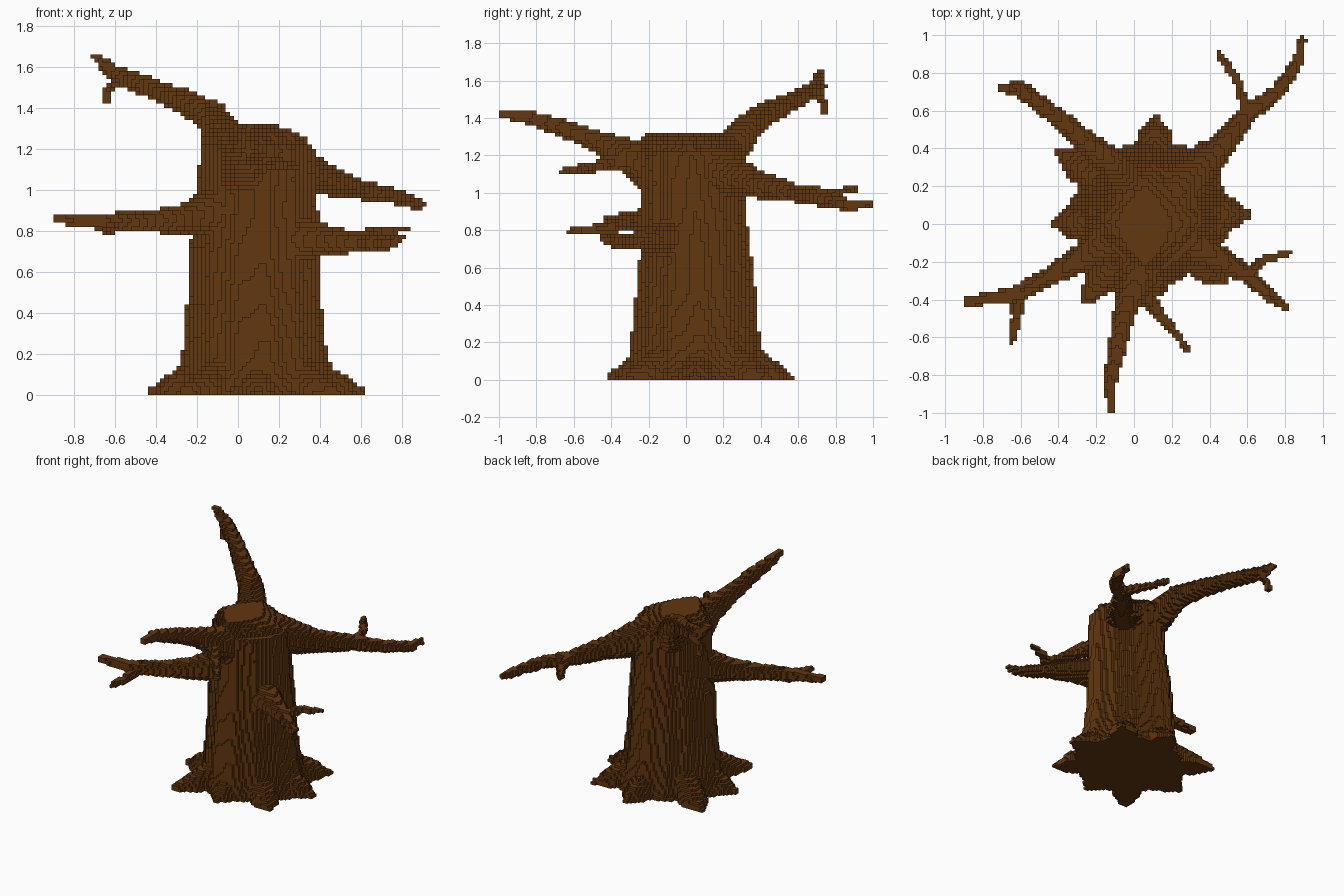
import bpy, bmesh, math
from mathutils import Vector

old = bpy.data.objects.get("Cube")
if old:
    bpy.data.objects.remove(old, do_unlink=True)

S = 0.02  # cube size
BARK = (0.122, 0.038, 0.0048, 1.0)
bark = bpy.data.materials.new("brown_bark")
bark.use_nodes = True
bark.diffuse_color = BARK
shader = bark.node_tree.nodes["Principled BSDF"]
shader.inputs["Base Color"].default_value = BARK
shader.inputs["Roughness"].default_value = 0.9


def cells_in(lo, hi):
    """Grid cells (index, centre) inside a box, above the ground."""
    r = [range(math.floor(a / S), math.ceil(b / S) + 1) for a, b in zip(lo, hi)]
    for k in r[2]:
        if k < 0:
            continue
        for i in r[0]:
            for j in r[1]:
                yield (i, j, k), Vector(((i + .5) * S, (j + .5) * S, (k + .5) * S))


def limb(points):
    """Cells of a tapering limb through (x, y, z, radius) points."""
    out = set()
    for p, q in zip(points, points[1:]):
        a, b, ra, rb = Vector(p[:3]), Vector(q[:3]), p[3], q[3]
        d, m = b - a, max(ra, rb)
        lo = [min(u, v) - m for u, v in zip(a, b)]
        hi = [max(u, v) + m for u, v in zip(a, b)]
        for idx, c in cells_in(lo, hi):
            t = min(1, max(0, (c - a).dot(d) / d.length_squared))
            if (c - a - d * t).length <= ra + (rb - ra) * t:
                out.add(idx)
    return out


# Trunk outline by height: z, x min, x max, y min, y max
PROFILE = [
    (0.00, -.36, .53, -.34, .46), (0.05, -.31, .49, -.32, .43),
    (0.12, -.28, .455, -.30, .41), (0.25, -.265, .425, -.295, .385),
    (0.50, -.245, .395, -.265, .365), (0.70, -.245, .395, -.245, .34),
    (0.90, -.205, .385, -.235, .315), (1.05, -.195, .375, -.24, .305),
    (1.20, -.19, .365, -.255, .315), (1.26, -.18, .325, -.25, .28),
    (1.30, -.12, .23, -.23, .22), (1.33, -.05, .16, -.20, .18)]


def trunk_cells():
    out = set()
    for idx, c in cells_in((-.5, -.5, 0), (.6, .6, 1.30)):
        for p, q in zip(PROFILE, PROFILE[1:]):
            if p[0] <= c.z < q[0]:
                t = (c.z - p[0]) / (q[0] - p[0])
                x0, x1, y0, y1 = (u + (v - u) * t for u, v in zip(p[1:], q[1:]))
                u = (2 * c.x - x0 - x1) / (x1 - x0)
                v = (2 * c.y - y0 - y1) / (y1 - y0)
                # rounder on the left side, pinched on the right and at the top
                power = 1.3 if c.z > 1.22 else 1.78 if u > 0 else 1.58
                # bark ridges running up the trunk
                edge = 1 + .02 * math.sin(13 * math.atan2(v, u) + .8 * c.z)
                if abs(u) ** power + abs(v) ** power <= edge ** power:
                    out.add(idx)
    return out


parts = {"trunk": trunk_cells()}

# Roots: tips of the star around the foot, with the tip radius
for n, (x, y, r) in enumerate([
        (.12, .56, .023), (.48, .43, .023), (.60, .05, .023), (.47, -.30, .03),
        (.10, -.40, .023), (-.245, -.385, .045), (-.425, 0, .023), (-.39, .38, .03)]):
    bx, by = .08 + (x - .08) * .5, .06 + (y - .06) * .5
    mx, my = .08 + (x - .08) * .77, .06 + (y - .06) * .77
    parts[f"root_{n + 1}"] = limb([(bx, by, .10, .09), (mx, my, .01, .095), (x, y, .01, r)])

# Branches and their twigs
parts["back_right_branch"] = limb([
    (-.03, .21, 1.20, .11), (-.12, .33, 1.35, .08), (-.25, .43, 1.425, .062),
    (-.40, .56, 1.485, .052), (-.60, .71, 1.565, .043), (-.695, .72, 1.65, .022)])
parts["back_right_twig"] = limb([(-.56, .72, 1.54, .025), (-.63, .73, 1.49, .02), (-.645, .74, 1.43, .018)])
parts["back_left_branch"] = limb([
    (.22, .17, 1.12, .14), (.42, .36, 1.05, .077), (.60, .58, 1.00, .05),
    (.76, .70, .97, .04), (.87, .86, .935, .032), (.89, .98, .935, .022)])
parts["back_left_twig"] = limb([(.60, .60, 1.02, .03), (.54, .77, 1.00, .022), (.45, .90, 1.02, .02)])
parts["right_branch"] = limb([
    (-.08, -.04, .90, .13), (-.26, -.17, .86, .075), (-.45, -.28, .845, .052),
    (-.65, -.38, .845, .042), (-.885, -.41, .86, .025)])
parts["right_twig"] = limb([(-.62, -.38, .82, .035), (-.62, -.50, .80, .03), (-.65, -.63, .79, .018)])
parts["front_left_branch"] = limb([
    (.25, -.06, .76, .12), (.44, -.18, .755, .072), (.60, -.27, .74, .047),
    (.74, -.40, .74, .03), (.81, -.45, .77, .018)])
parts["front_left_twig"] = limb([(.60, -.26, .765, .035), (.68, -.195, .80, .026), (.82, -.15, .81, .018)])
parts["front_branch"] = limb([
    (.05, -.11, 1.08, .15), (.02, -.28, 1.185, .10), (-.05, -.46, 1.27, .06),
    (-.09, -.66, 1.345, .048), (-.13, -.85, 1.405, .035), (-.12, -.98, 1.42, .02)])
parts["front_twig"] = limb([(.03, -.34, 1.17, .05), (.14, -.48, 1.14, .03), (.29, -.67, 1.11, .018)])

# Corner offsets of the cube face on each side
FACES = {
    (1, 0, 0): [(1, 0, 0), (1, 1, 0), (1, 1, 1), (1, 0, 1)],
    (-1, 0, 0): [(0, 0, 0), (0, 0, 1), (0, 1, 1), (0, 1, 0)],
    (0, 1, 0): [(0, 1, 0), (0, 1, 1), (1, 1, 1), (1, 1, 0)],
    (0, -1, 0): [(0, 0, 0), (1, 0, 0), (1, 0, 1), (0, 0, 1)],
    (0, 0, 1): [(0, 0, 1), (1, 0, 1), (1, 1, 1), (0, 1, 1)],
    (0, 0, -1): [(0, 0, 0), (0, 1, 0), (1, 1, 0), (1, 0, 0)]}


def add(a, b):
    return a[0] + b[0], a[1] + b[1], a[2] + b[2]


# Build each part from its cubes, keeping only the outer skin of the whole tree
solid = set().union(*parts.values())
used = set()
for name, cells in parts.items():
    bm, verts = bmesh.new(), {}
    for c in sorted(cells - used):
        for side, corners in FACES.items():
            if add(c, side) in solid:
                continue
            keys = [add(c, o) for o in corners]
            for k in keys:
                if k not in verts:
                    verts[k] = bm.verts.new([n * S for n in k])
            bm.faces.new([verts[k] for k in keys])
    used |= cells
    mesh = bpy.data.meshes.new(name)
    bm.to_mesh(mesh)
    bm.free()
    mesh.materials.append(bark)
    bpy.context.collection.objects.link(bpy.data.objects.new(name, mesh))
